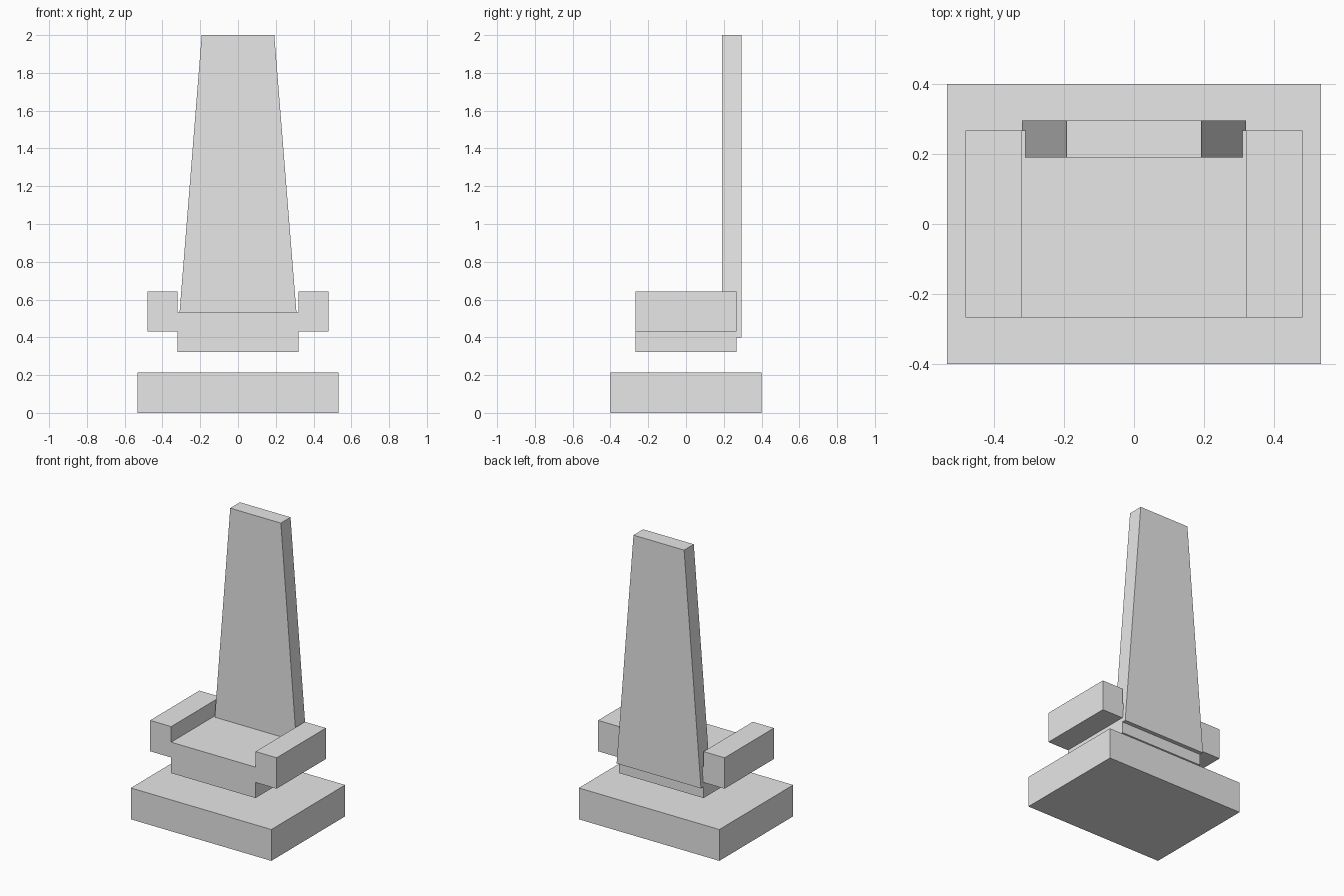
import bpy
import bmesh

cube = bpy.data.objects.get("Cube")
if cube:
    bpy.data.objects.remove(cube, do_unlink=True)

stone = bpy.data.materials.new("light_grey")
stone.use_nodes = True
grey = (0.8, 0.8, 0.8, 1.0)
stone.diffuse_color = grey
stone.node_tree.nodes["Principled BSDF"].inputs["Base Color"].default_value = grey


def block(name, x, y, z, top_scale=1.0):
    """Box spanning the x, y and z ranges, its top narrowed in x by top_scale."""
    bm = bmesh.new()
    bmesh.ops.create_cube(bm, size=1)
    for v in bm.verts:
        top = v.co.z > 0
        px, py, pz = (lo + (c + 0.5) * (hi - lo)
                      for c, (lo, hi) in zip(v.co, (x, y, z)))
        v.co = (px * top_scale if top else px, py, pz)
    mesh = bpy.data.meshes.new(name)
    bm.to_mesh(mesh)
    bm.free()
    mesh.materials.append(stone)
    obj = bpy.data.objects.new(name, mesh)
    bpy.context.collection.objects.link(obj)
    return obj


depth = (-0.267, 0.267)

# Plinth, with the seat floating above it
block("base", (-0.533, 0.533), (-0.4, 0.4), (0, 0.215))
block("seat", (-0.32, 0.32), depth, (0.323, 0.535))

# Armrests on both sides of the seat
block("left_armrest", (0.32, 0.48), depth, (0.43, 0.642))
block("right_armrest", (-0.48, -0.32), depth, (0.43, 0.642))

# Tall tapering back
block("backrest", (-0.32, 0.32), (0.19, 0.295), (0.4, 2.0), top_scale=0.6)
